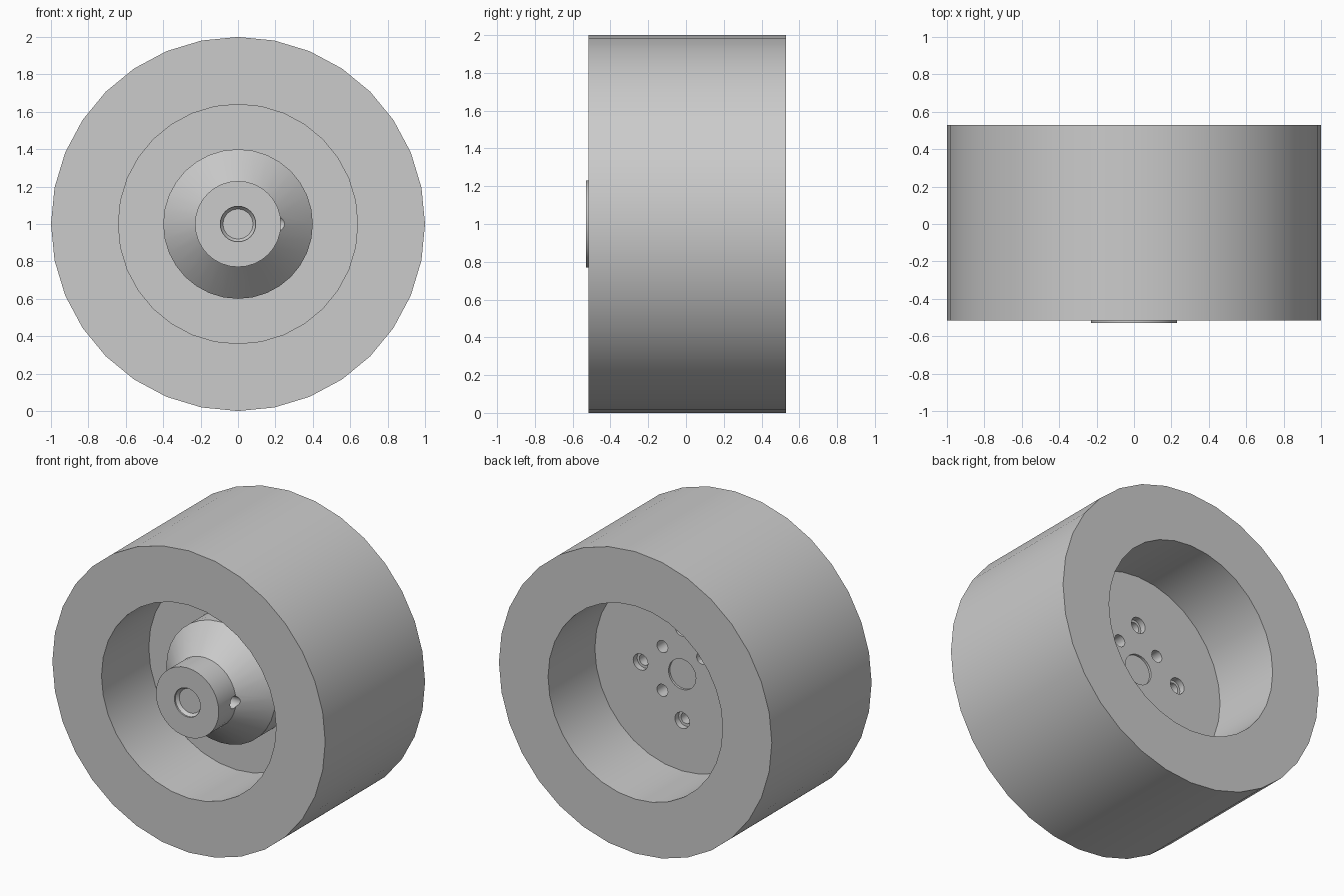
import bpy
import bmesh
import math
from mathutils import Matrix, Vector

if "Cube" in bpy.data.objects:
    bpy.data.objects.remove(bpy.data.objects["Cube"])

AXLE_Z = 1.0

grey = bpy.data.materials.new("light grey")
grey.use_nodes = True
grey.diffuse_color = (0.6, 0.6, 0.6, 1)
grey.node_tree.nodes["Principled BSDF"].inputs["Base Color"].default_value = grey.diffuse_color


def lathe(name, profile, steps=32, closed=False, x=0.0, z=0.0, flat=None):
    """Spin (radius, y) points round the axle direction, shifted by x and z."""
    bm = bmesh.new()
    verts = [bm.verts.new((0, y, r)) for r, y in profile]
    edges = [bm.edges.new(pair) for pair in zip(verts, verts[1:])]
    if closed:
        edges.append(bm.edges.new((verts[-1], verts[0])))
    bmesh.ops.spin(bm, geom=verts + edges, cent=(0, 0, 0), axis=(0, 1, 0),
                   angle=math.tau, steps=steps)
    bmesh.ops.remove_doubles(bm, verts=bm.verts, dist=0.0005)
    if flat is not None:
        cut = bmesh.ops.bisect_plane(bm, geom=bm.verts[:] + bm.edges[:] + bm.faces[:],
                                     plane_co=(flat, 0, 0), plane_no=(1, 0, 0),
                                     clear_outer=True)
        rim = [e for e in cut["geom_cut"] if isinstance(e, bmesh.types.BMEdge)]
        bmesh.ops.contextual_create(bm, geom=rim)
    bmesh.ops.recalc_face_normals(bm, faces=bm.faces)
    bmesh.ops.translate(bm, verts=bm.verts, vec=Vector((x, 0, AXLE_Z + z)))
    mesh = bpy.data.meshes.new(name)
    bm.to_mesh(mesh)
    bm.free()
    mesh.materials.append(grey)
    obj = bpy.data.objects.new(name, mesh)
    bpy.context.collection.objects.link(obj)
    return obj


def activate(obj):
    bpy.ops.object.select_all(action="DESELECT")
    obj.select_set(True)
    bpy.context.view_layer.objects.active = obj


def drill(target, cutter):
    """Subtract the cutter and throw it away."""
    cutter.hide_render = True
    mod = target.modifiers.new("drill", "BOOLEAN")
    mod.operation = "DIFFERENCE"
    mod.solver = "EXACT"
    mod.object = cutter
    activate(target)
    bpy.ops.object.modifier_apply(modifier=mod.name)
    bpy.data.objects.remove(cutter)


# Thick tyre ring
tyre = lathe("tyre", [(1, -0.515), (1, 0.53), (0.64, 0.53), (0.64, -0.515)], closed=True)

# Web disc with stepped conical hub
BACK = 0.04
hub = lathe("hub", [(0, BACK), (0.64, BACK), (0.64, -0.02), (0.4, -0.02),
                    (0.4, -0.18), (0.23, -0.35), (0.23, -0.53), (0, -0.53)])

# Axle bore: chamfered mouth, then a D-shaped socket
drill(hub, lathe("bore_cutter", [(0, -0.01), (0.08, -0.01), (0.08, -0.6), (0, -0.6)],
                 flat=0.065))
drill(hub, lathe("mouth_cutter", [(0, -0.5), (0.08, -0.5), (0.095, -0.52),
                                  (0.095, -0.6), (0, -0.6)]))

# Shallow round recess in the back
drill(hub, lathe("recess_cutter", [(0, 0.025), (0.1, 0.025), (0.1, 0.1), (0, 0.1)]))

# Set screw hole through one side of the neck
screw = lathe("set_screw_cutter", [(0, 0), (0.04, 0), (0.04, 0.4), (0, 0.4)], steps=16, z=-AXLE_Z)
screw.data.transform(Matrix.Translation((0, -0.37, AXLE_Z)) @ Matrix.Rotation(-math.pi / 2, 4, "Z"))
drill(hub, screw)

# Two rings of four mounting holes in the back
for i in range(4):
    a = i * math.pi / 2
    drill(hub, lathe("large_hole_cutter",
                     [(0, -0.1), (0.037, -0.1), (0.037, 0.0), (0.054, 0.0), (0.054, 0.1), (0, 0.1)],
                     steps=16, x=0.305 * math.cos(a), z=0.305 * math.sin(a)))
    a += math.pi / 4
    drill(hub, lathe("small_hole_cutter", [(0, -0.08), (0.04, -0.08), (0.04, 0.1), (0, 0.1)],
                     steps=16, x=0.205 * math.cos(a), z=0.205 * math.sin(a)))

for part in (tyre, hub):
    activate(part)
    bpy.ops.object.shade_smooth_by_angle(angle=math.radians(30))
